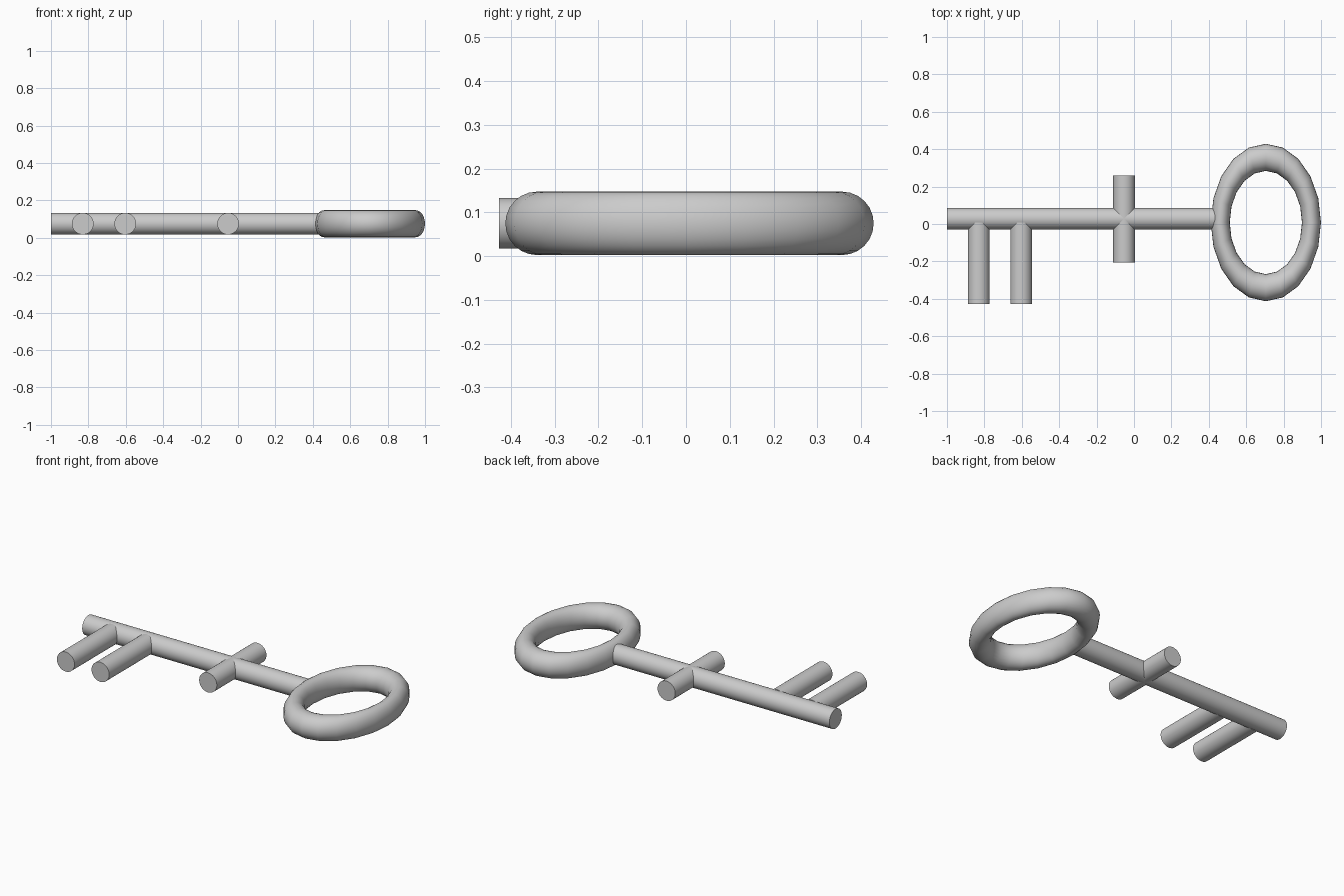
import bpy, math

if "Cube" in bpy.data.objects:
    bpy.data.objects.remove(bpy.data.objects["Cube"])

Z = 0.075   # height of the key's centre plane
R = 0.058   # rod radius
SHAFT_Y = 0.028


def smooth(obj, angle):
    bpy.ops.object.select_all(action='DESELECT')
    obj.select_set(True)
    bpy.context.view_layer.objects.active = obj
    bpy.ops.object.shade_smooth_by_angle(angle=math.radians(angle))


def rod(name, axis, start, end, other):
    """Round rod along x or y; other is its position on the other axis."""
    mid = (start + end) / 2
    if axis == 'x':
        loc, rot = (mid, other, Z), (0, math.pi / 2, 0)
    else:
        loc, rot = (other, mid, Z), (math.pi / 2, 0, 0)
    bpy.ops.mesh.primitive_cylinder_add(vertices=32, radius=R, depth=abs(end - start),
                                        location=loc, rotation=rot)
    obj = bpy.context.object
    obj.name = name
    smooth(obj, 40)


# shaft and the short collar bar crossing it
rod("shaft", 'x', -1.0, 0.45, SHAFT_Y)
rod("cross_bar", 'y', -0.205, 0.259, -0.053)

# two teeth on one side
for i, x in enumerate((-0.83, -0.603)):
    rod(f"tooth_{i + 1}", 'y', -0.427, 0.008, x)

# oval ring handle
bpy.ops.mesh.primitive_torus_add(major_segments=20, minor_segments=24,
                                 major_radius=0.3485, minor_radius=0.0725,
                                 location=(0.705, 0.008, Z))
handle = bpy.context.object
handle.name = "ring_handle"
handle.scale = (0.7, 1, 1)
smooth(handle, 60)
